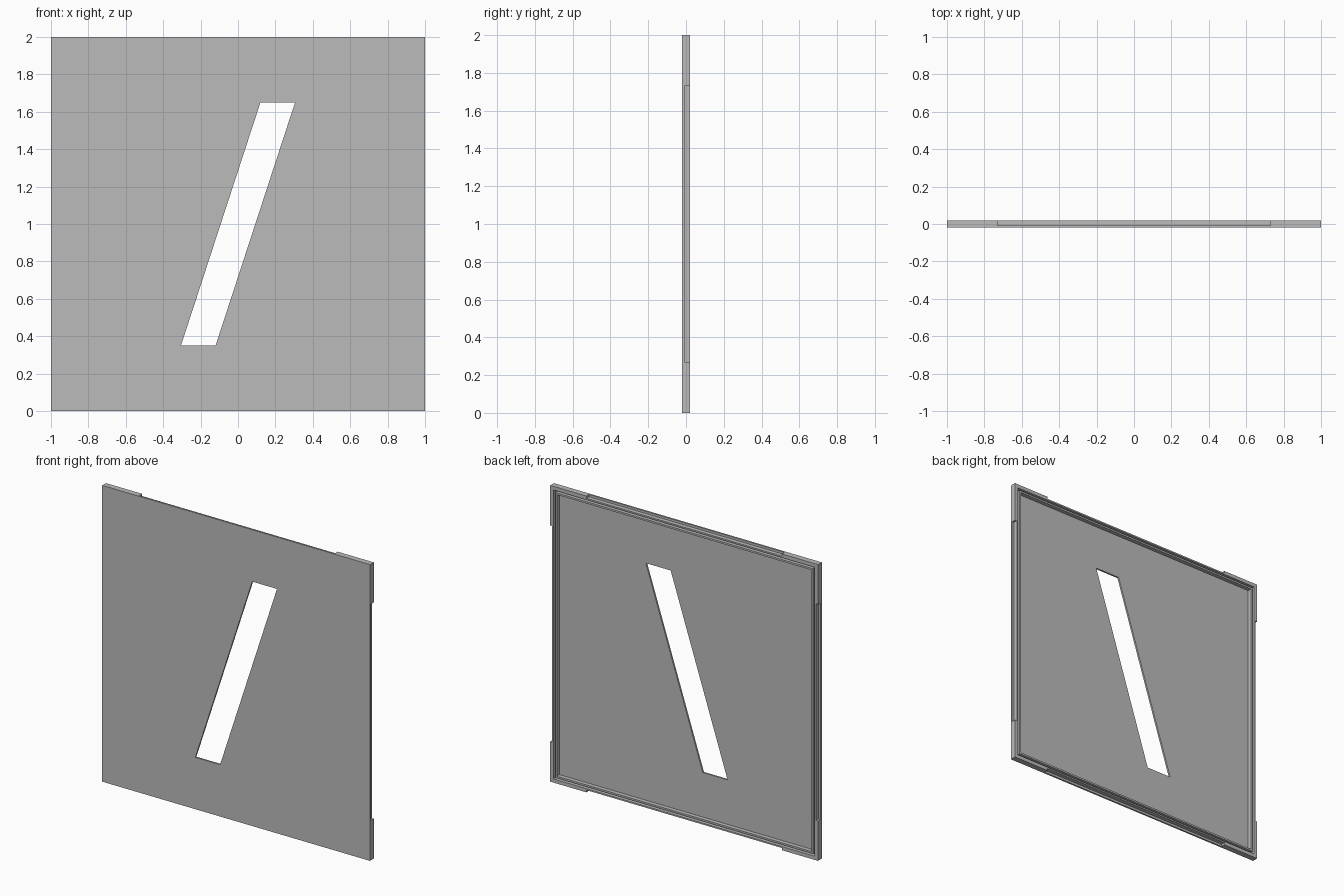
import bpy, bmesh

if "Cube" in bpy.data.objects:
    bpy.data.objects.remove(bpy.data.objects["Cube"])

FRONT, FLOOR, BACK = -0.02, -0.008, 0.02   # depth levels along y

grey = bpy.data.materials.new("mid grey")
grey.diffuse_color = (0.5, 0.5, 0.5, 1)
grey.use_nodes = True
grey.node_tree.nodes["Principled BSDF"].inputs["Base Color"].default_value = grey.diffuse_color


def square(inset):
    """Corners of the panel outline, moved inward by inset."""
    a = 1 - inset
    return [(-a, 1 - a), (a, 1 - a), (a, 1 + a), (-a, 1 + a)]


def prism(name, points, faces, y0, y1):
    """Extrude flat (x, z) faces from y0 to y1."""
    bm = bmesh.new()
    verts = [bm.verts.new((x, y0, z)) for x, z in points]
    flat = [bm.faces.new([verts[i] for i in f]) for f in faces]
    ext = bmesh.ops.extrude_face_region(bm, geom=flat, use_keep_orig=True)
    moved = [g for g in ext["geom"] if isinstance(g, bmesh.types.BMVert)]
    bmesh.ops.translate(bm, verts=moved, vec=(0, y1 - y0, 0))
    bmesh.ops.recalc_face_normals(bm, faces=bm.faces)
    mesh = bpy.data.meshes.new(name)
    bm.to_mesh(mesh)
    bm.free()
    mesh.materials.append(grey)
    obj = bpy.data.objects.new(name, mesh)
    bpy.context.collection.objects.link(obj)
    return obj


def frame(name, outer, inner, y0, y1):
    """Four-sided plate with a four-sided opening."""
    faces = [(i, (i + 1) % 4, (i + 1) % 4 + 4, i + 4) for i in range(4)]
    return prism(name, outer + inner, faces, y0, y1)


# Face panel with the slanted slot
slot = [(-0.305, 0.35), (-0.12, 0.35), (0.305, 1.65), (0.12, 1.65)]
frame("panel", square(0), slot, FRONT, FLOOR)

# Two raised rims on the back with a groove between them
frame("outer_rim", square(0.015), square(0.025), FLOOR, BACK)
frame("inner_rim", square(0.038), square(0.05), FLOOR, BACK)

# L-shaped corner guards along the edge
L, T = 0.27, 0.015
for sx, side in ((-1, "left"), (1, "right")):
    for sz, level in ((-1, "bottom"), (1, "top")):
        shape = [(1, 1), (1 - L, 1), (1 - L, 1 - T), (1 - T, 1 - T),
                 (1 - T, 1 - L), (1, 1 - L)]
        prism(f"corner_guard_{level}_{side}",
              [(sx * x, 1 + sz * z) for x, z in shape],
              [(0, 1, 2, 3), (0, 3, 4, 5)], FLOOR, BACK)
